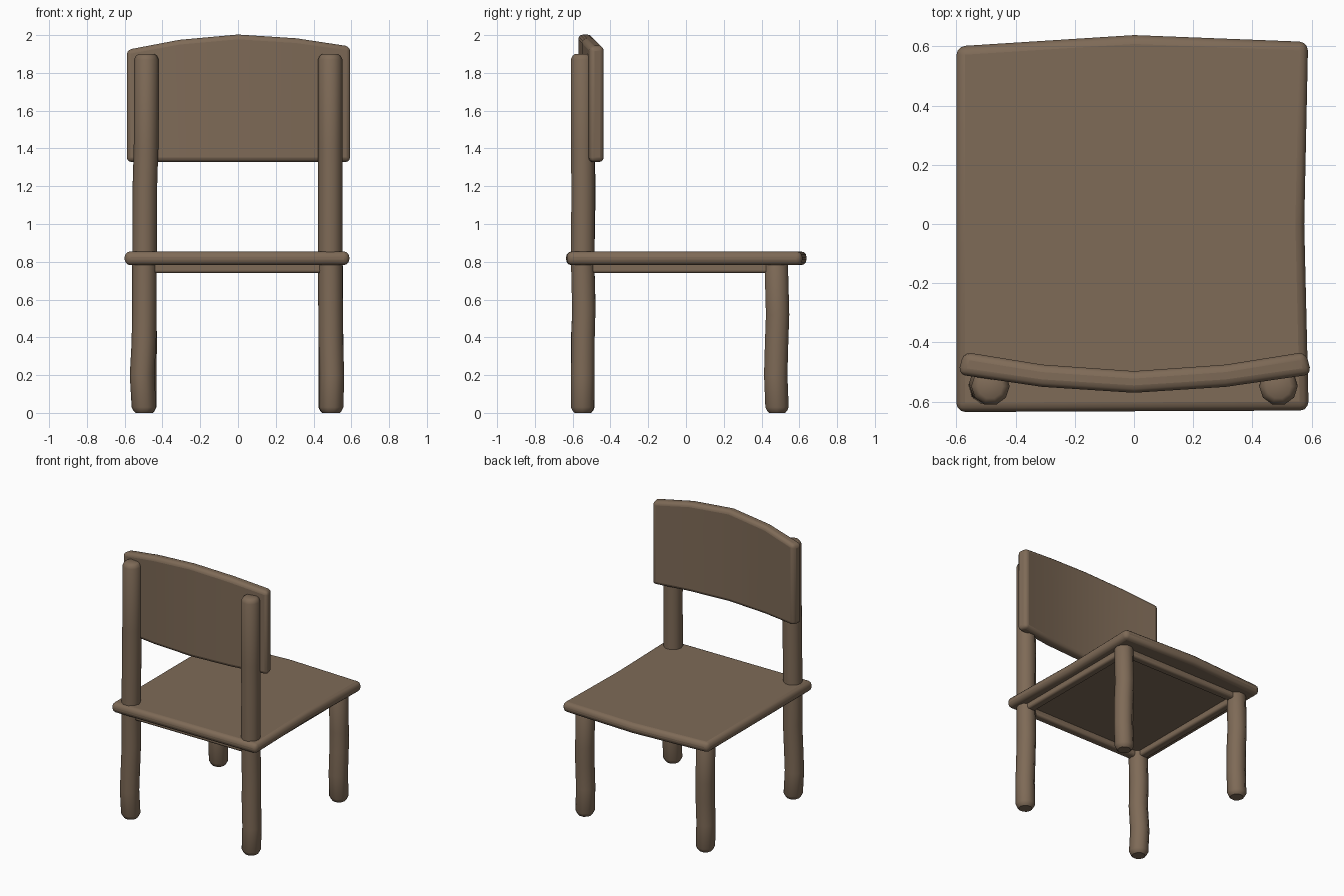
import bpy, bmesh, math

if "Cube" in bpy.data.objects:
    bpy.data.objects.remove(bpy.data.objects["Cube"])

wood = bpy.data.materials.new("brown_wood")
wood.diffuse_color = (0.21, 0.145, 0.095, 1)
wood.use_nodes = True
wood.node_tree.nodes["Principled BSDF"].inputs["Base Color"].default_value = wood.diffuse_color


def add_object(name, bm, bevel=0):
    bmesh.ops.recalc_face_normals(bm, faces=bm.faces)
    mesh = bpy.data.meshes.new(name)
    bm.to_mesh(mesh)
    bm.free()
    ob = bpy.data.objects.new(name, mesh)
    bpy.context.collection.objects.link(ob)
    mesh.materials.append(wood)
    if bevel:
        mod = ob.modifiers.new("rounded_edges", 'BEVEL')
        mod.width, mod.segments = bevel, 3
        mod.limit_method, mod.angle_limit = 'ANGLE', math.radians(40)
    bpy.ops.object.select_all(action='DESELECT')
    ob.select_set(True)
    bpy.context.view_layer.objects.active = ob
    bpy.ops.object.shade_smooth_by_angle(angle=math.radians(40))
    return ob


def loft(bm, rings):
    """Bridge consecutive closed rings of points and cap both ends."""
    loops = [[bm.verts.new(p) for p in ring] for ring in rings]
    for a, b in zip(loops, loops[1:]):
        for i in range(len(a)):
            j = (i + 1) % len(a)
            bm.faces.new((a[i], a[j], b[j], b[i]))
    bm.faces.new(loops[0])
    bm.faces.new(loops[-1])


def pole(name, path, sides=10, radius=0.065):
    """Upright, slightly crooked pole with rounded ends; path is (x, y, z)."""
    (x0, y0, z0), (x1, y1, z1) = path[0], path[-1]
    stations = [(x0, y0, z0, 0.045), (x0, y0, z0 + 0.01, 0.055), (x0, y0, z0 + 0.03, radius)]
    stations += [(*p, radius) for p in path[1:-1]]
    stations += [(x1, y1, z1 - 0.03, radius), (x1, y1, z1 - 0.01, 0.056), (x1, y1, z1, 0.042)]
    bm = bmesh.new()
    loft(bm, [[(x + r * math.cos(math.tau * i / sides), y + r * math.sin(math.tau * i / sides), z)
               for i in range(sides)] for x, y, z, r in stations])
    add_object(name, bm)


def bar(name, center, size):
    bm = bmesh.new()
    bmesh.ops.create_cube(bm, size=1)
    for v in bm.verts:
        v.co = [c + p * s for c, p, s in zip(center, v.co, size)]
    add_object(name, bm, 0.015)


# Tall rear posts that also carry the backrest
pole("left_back_post", [(-0.498, -0.545, 0), (-0.508, -0.545, 0.2), (-0.498, -0.548, 0.38),
                        (-0.496, -0.54, 0.55), (-0.495, -0.547, 0.8), (-0.493, -0.54, 1.2),
                        (-0.487, -0.547, 1.4), (-0.485, -0.548, 1.9)])
pole("right_back_post", [(0.493, -0.548, 0), (0.497, -0.546, 0.2), (0.491, -0.545, 0.4),
                         (0.49, -0.541, 0.55), (0.488, -0.547, 0.8), (0.488, -0.545, 1.2),
                         (0.488, -0.547, 1.4), (0.488, -0.548, 1.9)])

# Short legs under the open edge of the seat
for side, x in (("left", -0.497), ("right", 0.49)):
    pole(side + "_front_leg", [(x, 0.482, 0), (x, 0.475, 0.2), (x + 0.003, 0.48, 0.38),
                               (x, 0.485, 0.52), (x, 0.478, 0.81)])

# Seat slab with one gently bowed edge
outline = [(-0.6, -0.635), (0.59, -0.63), (0.575, 0), (0.588, 0.615), (0, 0.638), (-0.6, 0.6), (-0.6, 0)]
seat = bmesh.new()
loft(seat, [[(x, y, z) for x, y in outline] for z in (0.782, 0.855)])
add_object("seat", seat, 0.03)

# Thin aprons joining the legs beneath the seat
for side, x in (("left", -0.495), ("right", 0.49)):
    bar(side + "_apron", (x, -0.03, 0.77), (0.06, 1.02, 0.06))
for side, y in (("back", -0.545), ("front", 0.48)):
    bar(side + "_apron", (0, y, 0.77), (0.98, 0.06, 0.06))

# Curved backrest: x offset at -y face / +y face, y of each face, top height
sections = [(-0.595, -0.575, -0.508, -0.432, 1.922), (-0.31, -0.31, -0.55, -0.475, 1.975),
            (0, 0, -0.57, -0.497, 2.003), (0.31, 0.31, -0.55, -0.475, 1.983),
            (0.6, 0.58, -0.508, -0.432, 1.94)]
back = bmesh.new()
loft(back, [[(xa, ya, 1.328), (xb, yb, 1.328), (xb, yb, top), (xa, ya, top)]
            for xa, xb, ya, yb, top in sections])
add_object("backrest", back, 0.025)
